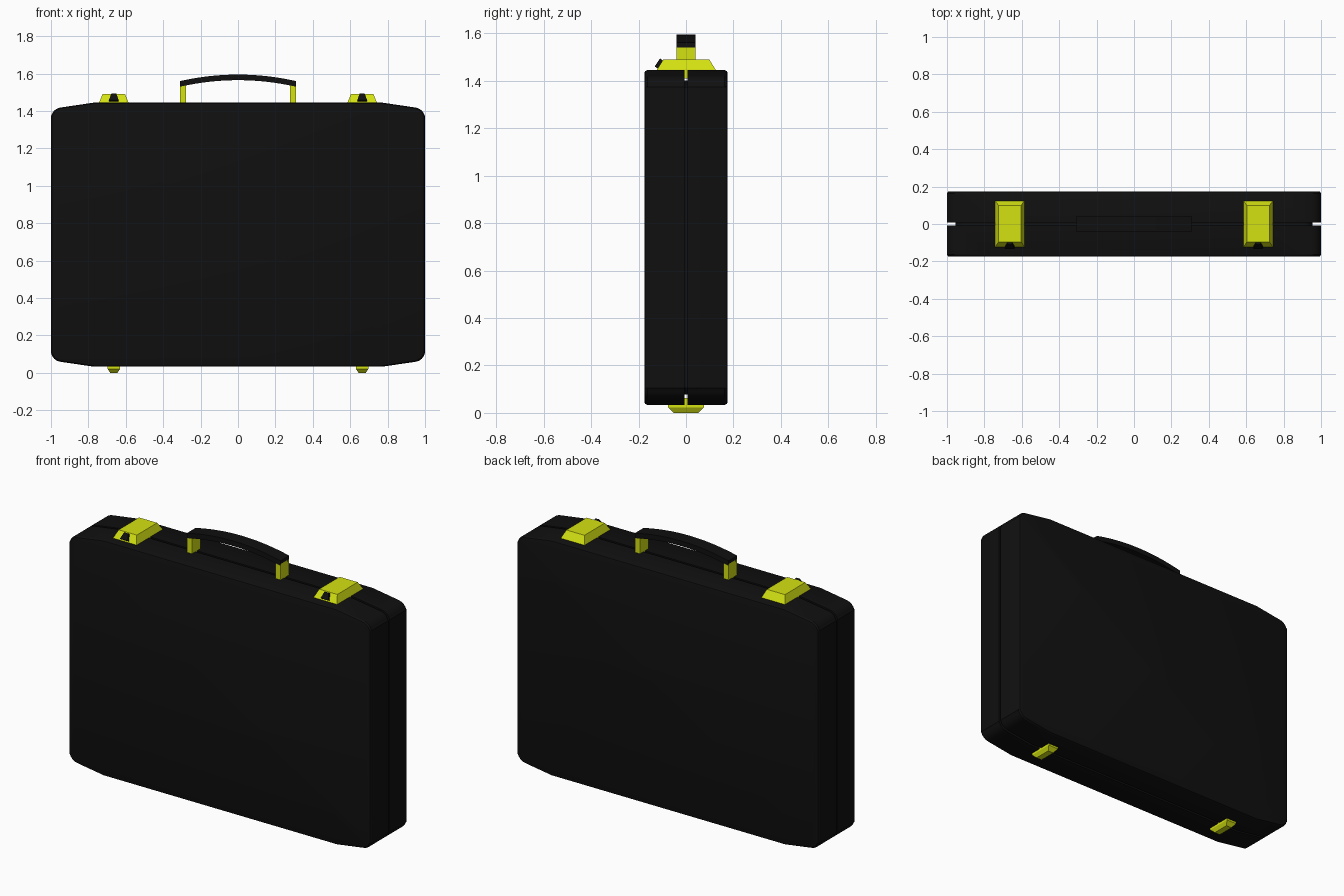
import bpy, bmesh, math
from mathutils import Vector

if "Cube" in bpy.data.objects:
    bpy.data.objects.remove(bpy.data.objects["Cube"])


def material(name, color):
    m = bpy.data.materials.new(name)
    m.diffuse_color = color
    m.use_nodes = True
    m.node_tree.nodes["Principled BSDF"].inputs["Base Color"].default_value = m.diffuse_color
    return m


BLACK = material("black", (0.005, 0.005, 0.005, 1))
YELLOW = material("yellow", (0.66, 0.76, 0.006, 1))


def loft(name, rings, mat):
    """Join closed rings of points with quads and cap both ends."""
    bm = bmesh.new()
    loops = [[bm.verts.new(p) for p in ring] for ring in rings]
    n = len(loops[0])
    for a, b in zip(loops, loops[1:]):
        for i in range(n):
            j = (i + 1) % n
            bm.faces.new((a[i], a[j], b[j], b[i]))
    bm.faces.new(loops[0])
    bm.faces.new(loops[-1][::-1])
    bmesh.ops.recalc_face_normals(bm, faces=bm.faces)
    mesh = bpy.data.meshes.new(name)
    bm.to_mesh(mesh)
    bm.free()
    mesh.materials.append(mat)
    ob = bpy.data.objects.new(name, mesh)
    bpy.context.collection.objects.link(ob)
    return ob


def rect(x0, x1, y0, y1, z):
    return [(x0, y0, z), (x1, y0, z), (x1, y1, z), (x0, y1, z)]


def smooth(ob, angle):
    bpy.ops.object.select_all(action='DESELECT')
    ob.select_set(True)
    bpy.context.view_layer.objects.active = ob
    bpy.ops.object.shade_smooth_by_angle(angle=math.radians(angle))


# Case outline: rounded side corners, then a shallow slope to the flat top
MID, HALF = 0.739, 0.706


def outline(y, inset):
    quarter = [(1 - inset, 0.635)]
    for i in range(1, 6):
        a = math.radians(90 * i / 6)
        quarter.append((0.942 + 0.058 * math.cos(a) - inset,
                        0.622 + 0.058 * math.sin(a) - inset))
    quarter += [(0.94 - inset, 0.681 - inset), (0.77, HALF - inset)]
    top = quarter + [(-x, z) for x, z in reversed(quarter)]
    pts = top + [(x, -z) for x, z in reversed(top)]
    return [(x, y, MID + z) for x, z in pts]


# Case: two shells with soft rims and a seam groove between them
D, G = 0.175, 0.007
section = [(-D, 0.012), (-D + 0.003, 0.005), (-D + 0.012, 0), (-G, 0), (-G, 0.045)]
section += [(-y, i) for y, i in reversed(section)]
case = loft("case", [outline(y, i) for y, i in section], BLACK)
smooth(case, 30)

for side, s in (("left", -1), ("right", 1)):
    c = 0.664 * s
    # Latch: tapered block whose root sits in the seam
    loft(side + "_latch", [
        rect(c - 0.078, c + 0.078, -0.122, 0.124, 1.41),
        rect(c - 0.078, c + 0.078, -0.122, 0.124, 1.447),
        rect(c - 0.060, c + 0.060, -0.095, 0.098, 1.49)], YELLOW)

    # Latch button: wedge lying on the sloped front of the latch
    low, high = Vector((c, -0.120, 1.452)), Vector((c, -0.098, 1.486))
    out = Vector((0, -0.034, 0.022)).normalized() * 0.014
    back = -out * 0.4
    w, t = Vector((0.026, 0, 0)), Vector((0.013, 0, 0))
    loft(side + "_latch_button", [
        [low - w + o, low + w + o, high + t + o, high - t + o]
        for o in (back, out)], BLACK)

    # Foot: small chamfered pad, also rooted in the seam
    loft(side + "_foot", [
        rect(c - 0.034, c + 0.034, -0.075, 0.075, 0.063),
        rect(c - 0.034, c + 0.034, -0.075, 0.075, 0.022),
        rect(c - 0.019, c + 0.019, -0.052, 0.052, 0.0)], YELLOW)

    # Handle post
    xs = sorted((0.277 * s, 0.31 * s))
    loft(side + "_handle_post", [
        rect(*xs, -0.04, 0.04, 1.41), rect(*xs, -0.04, 0.04, 1.54)], YELLOW)

# Handle grip: flat bar bent in a shallow arc
rings = []
for i in range(17):
    x = -0.31 + 0.62 * i / 16
    z = 1.565 - 0.035 * (x / 0.31) ** 2
    rings.append([(x, -0.041, z), (x, 0.041, z), (x, 0.041, z + 0.03), (x, -0.041, z + 0.03)])
smooth(loft("handle_grip", rings, BLACK), 30)
